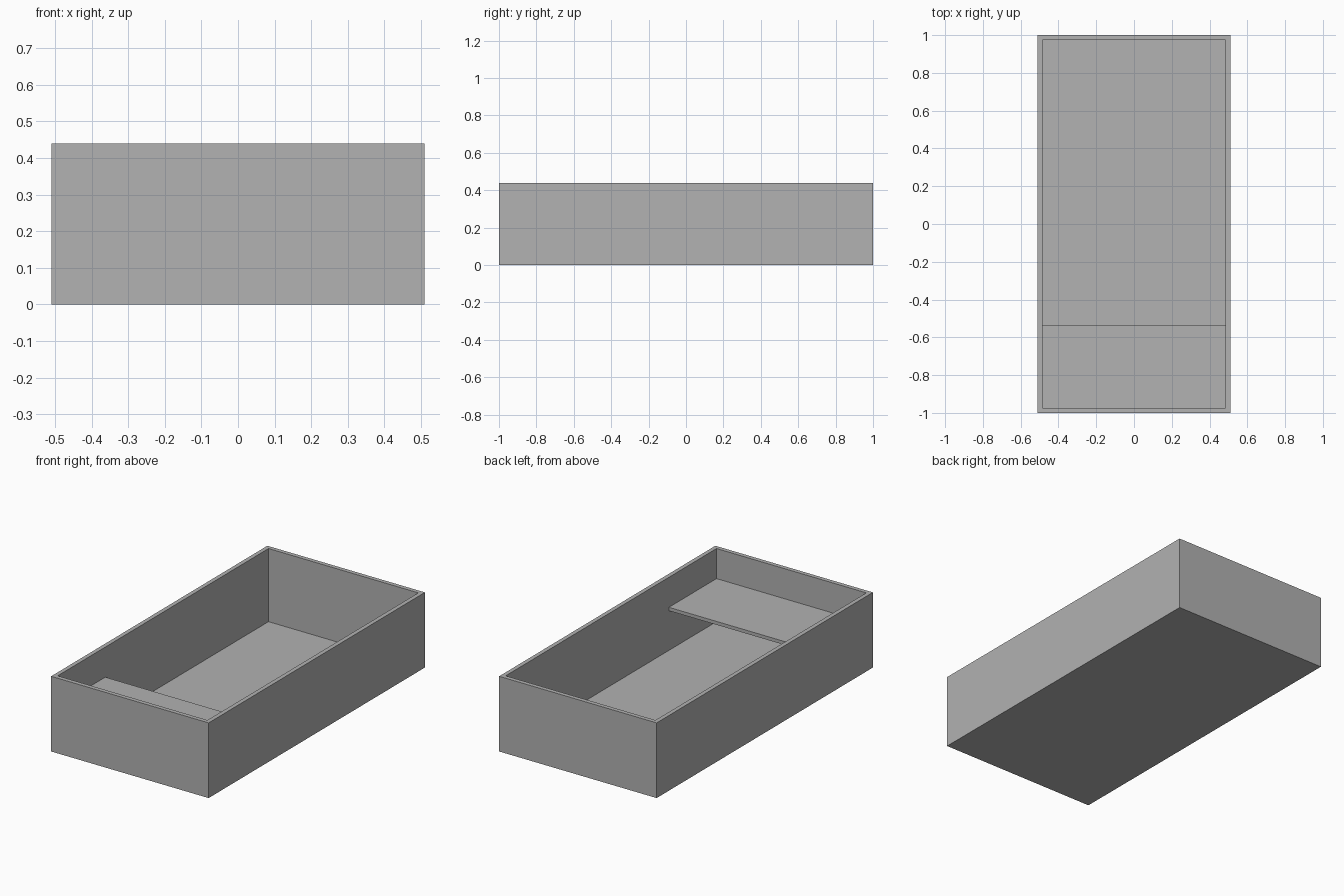
import bpy
import bmesh
from mathutils import Matrix, Vector

cube = bpy.data.objects.get("Cube")
if cube:
    bpy.data.objects.remove(cube, do_unlink=True)

HALF_X, HALF_Y, HEIGHT = 0.51, 1.0, 0.44
WALL, FLOOR = 0.025, 0.012
SHELF_TOP, SHELF_THICK, SHELF_EDGE = 0.264, 0.02, -0.535

grey = bpy.data.materials.new("plain grey")
grey.use_nodes = True
grey.diffuse_color = (0.445, 0.445, 0.445, 1)
grey.node_tree.nodes["Principled BSDF"].inputs["Base Color"].default_value = grey.diffuse_color


def block(low, high):
    """Box mesh between two corners."""
    low, high = Vector(low), Vector(high)
    bm = bmesh.new()
    place = Matrix.Translation((low + high) / 2) @ Matrix.Diagonal((*(high - low), 1))
    bmesh.ops.create_cube(bm, size=1, matrix=place)
    return bm


def finish(name, bm):
    bmesh.ops.recalc_face_normals(bm, faces=bm.faces)
    mesh = bpy.data.meshes.new(name)
    bm.to_mesh(mesh)
    bm.free()
    mesh.materials.append(grey)
    obj = bpy.data.objects.new(name, mesh)
    bpy.context.collection.objects.link(obj)


# Open tray: the top face is inset to leave the rim, then pushed down to the floor
tray = block((-HALF_X, -HALF_Y, 0), (HALF_X, HALF_Y, HEIGHT))
top = max(tray.faces, key=lambda f: f.calc_center_median().z)
bmesh.ops.inset_region(tray, faces=[top], thickness=WALL, use_even_offset=True)
well = bmesh.ops.extrude_face_region(tray, geom=[top])["geom"]
bmesh.ops.translate(tray, vec=(0, 0, FLOOR - HEIGHT),
                    verts=[v for v in well if isinstance(v, bmesh.types.BMVert)])
if top.is_valid:
    bmesh.ops.delete(tray, geom=[top], context='FACES_ONLY')
finish("open_tray", tray)

# Thin shelf spanning the front end between the walls
finish("front_shelf", block((WALL - HALF_X, WALL - HALF_Y, SHELF_TOP - SHELF_THICK),
                            (HALF_X - WALL, SHELF_EDGE, SHELF_TOP)))
